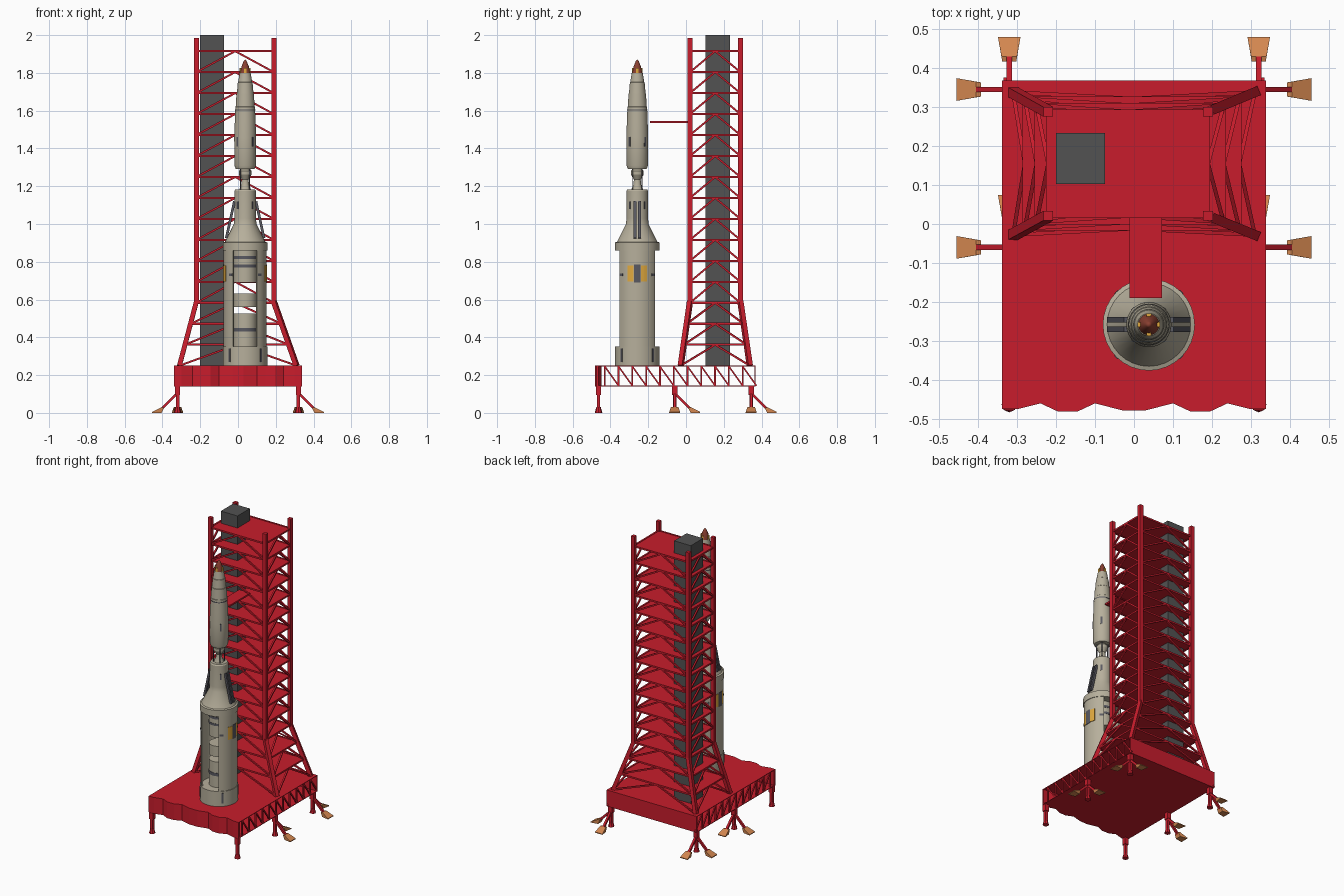
import bpy, bmesh, math
from mathutils import Vector, Matrix

if "Cube" in bpy.data.objects:
    bpy.data.objects.remove(bpy.data.objects["Cube"])

def mat(name, r, g, b):
    m = bpy.data.materials.new(name)
    m.diffuse_color = (r, g, b, 1)
    m.use_nodes = True
    m.node_tree.nodes["Principled BSDF"].inputs["Base Color"].default_value = m.diffuse_color
    return m

RED = mat("red_paint", 0.58, 0.012, 0.025)
GREY = mat("shaft_grey", 0.085, 0.085, 0.085)
COPPER = mat("copper", 0.65, 0.24, 0.08)
HULL = mat("hull", 0.47, 0.43, 0.33)
DARK = mat("dark_band", 0.1, 0.1, 0.12)
GOLD = mat("gold", 0.75, 0.4, 0.05)
TIP = mat("tip_red", 0.25, 0.05, 0.03)

def finish(bm, name, material, smooth=False):
    bmesh.ops.recalc_face_normals(bm, faces=bm.faces)
    me = bpy.data.meshes.new(name)
    bm.to_mesh(me)
    bm.free()
    ob = bpy.data.objects.new(name, me)
    bpy.context.collection.objects.link(ob)
    me.materials.append(material)
    if smooth:
        bpy.ops.object.select_all(action='DESELECT')
        ob.select_set(True)
        bpy.context.view_layer.objects.active = ob
        bpy.ops.object.shade_smooth_by_angle(angle=math.radians(30))
    return ob

def box(bm, lo, hi):
    lo, hi = Vector(lo), Vector(hi)
    s = hi - lo
    bmesh.ops.create_cube(bm, size=1, matrix=Matrix.Translation((lo + hi) / 2) @ Matrix.Diagonal((*s, 1)))

def beam(bm, a, b, w):
    a, b = Vector(a), Vector(b)
    d = (b - a).normalized()
    side = d.cross(Vector((0, 0, 1)))
    side = Vector((1, 0, 0)) if side.length < 0.35 else side.normalized()
    up = side.cross(d).normalized()
    side = d.cross(up)
    rot = Matrix((side, up, d)).transposed().to_4x4()
    m = Matrix.Translation((a + b) / 2) @ rot @ Matrix.Diagonal((w, w, (b - a).length, 1))
    bmesh.ops.create_cube(bm, size=1, matrix=m)

def prism(bm, pts, z0, z1):
    lo = [bm.verts.new((*p, z0)) for p in pts]
    hi = [bm.verts.new((*p, z1)) for p in pts]
    bm.faces.new(lo)
    bm.faces.new(hi)
    for i in range(len(pts)):
        j = (i + 1) % len(pts)
        bm.faces.new((lo[i], lo[j], hi[j], hi[i]))

CX, CY = 0.038, -0.258   # rocket axis

def lathe(name, profile, material, n=32):
    bm = bmesh.new()
    pts = [bm.verts.new((CX + r, CY, z)) for r, z in profile]
    edges = [bm.edges.new(e) for e in zip(pts, pts[1:])]
    bmesh.ops.spin(bm, geom=pts + edges, cent=(CX, CY, 0), axis=(0, 0, 1), angle=2 * math.pi, steps=n)
    bmesh.ops.remove_doubles(bm, verts=bm.verts, dist=1e-5)
    return finish(bm, name, material, True)

def arc(bm, r0, r1, z0, z1, mid, half, n=12):
    a = [math.radians(mid - half + 2 * half * i / n) for i in range(n + 1)]
    pts = [(CX + r1 * math.cos(t), CY + r1 * math.sin(t)) for t in a]
    pts += [(CX + r0 * math.cos(t), CY + r0 * math.sin(t)) for t in reversed(a)]
    prism(bm, pts, z0, z1)

# Platform: two plates, torn front wall, back wall, open side trusses
half = [(.03, -.478), (.10, -.46), (.145, -.481), (.195, -.481), (.24, -.46), (.30, -.475), (.338, -.475)]
wave = [(-x, y) for x, y in reversed(half)] + half
bm = bmesh.new()
outline = wave + [(.338, .368), (-.338, .368)]
prism(bm, outline, .246, .25)
prism(bm, outline, .14, .144)
prism(bm, wave + [(x, y + .012) for x, y in reversed(wave)], .144, .246)
box(bm, (-.338, .362, .14), (.338, .368, .25))
for s in (-1, 1):
    x = s * .331
    for k in range(11):
        y = -.43 + .073 * k
        beam(bm, (x, y, .144), (x, y, .246), .009)
        beam(bm, (x, y, .246), (x, y + .073, .144), .008)
finish(bm, "platform", RED)

# Legs with outward struts and copper pads
legs, pads = bmesh.new(), bmesh.new()
for s in (-1, 1):
    for y, braced in ((-.463, False), (-.06, True), (.345, True)):
        x = s * .32
        box(legs, (x - .009, y - .009, .01), (x + .009, y + .009, .14))
        box(legs, (x - .014, y - .014, .095), (x + .014, y + .014, .14))
        bmesh.ops.create_cone(legs, cap_ends=True, segments=8, radius1=.02, radius2=.012, depth=.03,
                              matrix=Matrix.Translation((x, y, .015)))
        for d in (((s, 0), (0, 1)) if braced else ()):
            d = Vector((*d, 0))
            q = Vector((-d.y, d.x, 0))
            o = Vector((x, y, 0))
            beam(legs, o + Vector((0, 0, .105)), o + d * .085 + Vector((0, 0, .02)), .014)
            hull = []
            for u, w, z in ((.135, .029, 0), (.135, .029, .005), (.085, .02, 0), (.085, .02, .03), (.072, .018, .027)):
                hull += [pads.verts.new(o + d * u + q * w * t + Vector((0, 0, z))) for t in (-1, 1)]
            bmesh.ops.convex_hull(pads, input=hull)
finish(legs, "platform_legs", RED)
finish(pads, "foot_pads", COPPER)

# Tower: flared corner posts, floors, chevron bracing
def corner(i, j, z):
    t = max(0, (.583 - z) / .333)
    top = Vector(((-.22, .19)[i], (.021, .288)[j], z))
    low = Vector(((-.31, .31)[i], (-.028, .338)[j], z))
    return top.lerp(low, t)

ring = [(0, 0), (1, 0), (1, 1), (0, 1)]
levels = [.25 + .111 * k for k in range(16)]
posts, braces, floors = bmesh.new(), bmesh.new(), bmesh.new()
for c in ring:
    beam(posts, corner(*c, .25), corner(*c, .59), .025)
    p = corner(*c, 1)
    box(posts, (p.x - .0125, p.y - .0125, .58), (p.x + .0125, p.y + .0125, 1.985))
for k, z in enumerate(levels):
    if k:
        prism(floors, [corner(*c, z).xy for c in ring], z - .003, z + .003)
    for n in range(4):
        a, b = ring[n], ring[(n + 1) % 4]
        if k:
            beam(braces, corner(*a, z), corner(*b, z), .011)
        if k < 15:
            apex = (corner(*a, levels[k + 1]) + corner(*b, levels[k + 1])) / 2
            beam(braces, corner(*a, z), apex, .01)
            beam(braces, corner(*b, z), apex, .01)
finish(posts, "tower_posts", RED)
finish(braces, "tower_braces", RED)
finish(floors, "tower_floors", RED)

bm = bmesh.new()
box(bm, (-.2, .102, .25), (-.075, .234, 2))
finish(bm, "lift_shaft", GREY)
bm = bmesh.new()
box(bm, (-.012, -.19, 1.534), (.072, .03, 1.545))
finish(bm, "access_arm", RED)

# First stage: base ring, two side shells, inner tanks, shoulder
lathe("base_ring", [(0, .25), (.118, .25), (.118, .352), (0, .352)], HULL)
bm = bmesh.new()
for m in (0, 180):
    arc(bm, .104, .114, .35, .862, m, 56)
finish(bm, "side_shells", HULL, True)
for n, (a, b) in enumerate(((.352, .525), (.56, .632), (.69, .862))):
    lathe(f"inner_tank_{n}", [(0, a), (.062, a), (.062, b), (0, b)], HULL)
lathe("stage_one_top", [(0, .86), (.118, .86), (.118, .902), (.107, .906), (.06, 1.0), (.057, 1.03),
                        (.057, 1.175), (.052, 1.183), (0, 1.183)], HULL)
lathe("stage_neck", [(0, 1.18), (.032, 1.18), (.02, 1.21), (.018, 1.235), (.034, 1.262), (.034, 1.28),
                     (.02, 1.3), (0, 1.31)], HULL)

# Upper stage with stepped nose
lathe("upper_stage", [(0, 1.292), (.05, 1.292), (.057, 1.31), (.058, 1.46), (.055, 1.54), (.052, 1.62), (.05, 1.622),
                      (.046, 1.69), (.044, 1.692), (.039, 1.75), (.037, 1.752), (.029, 1.80), (0, 1.80)], HULL)
lathe("nose_tip", [(.027, 1.80), (.019, 1.835), (.008, 1.862), (0, 1.872)], TIP)

# Dark trim: bands, marks and shoulder struts
for n, (r, a, b) in enumerate(((.064, .43, .45), (.064, .77, .785), (.064, .815, .83), (.0535, 1.6, 1.606))):
    lathe(f"band_{n}", [(r - .004, a), (r, a), (r, b), (r - .004, b), (r - .004, a)], DARK)
trim, gold = bmesh.new(), bmesh.new()
for m in (45, 135, 225, 315):
    arc(trim, .052, .0595, 1.41, 1.46, m, 5, 2)
    arc(trim, .052, .0585, 1.08, 1.12, m, 5, 2)
    arc(trim, .112, .1195, .27, .34, m, 3, 2)
    beam(trim, (CX + .034 * math.cos(math.radians(m)), CY + .034 * math.sin(math.radians(m)), 1.18),
         (CX + .034 * math.cos(math.radians(m)), CY + .034 * math.sin(math.radians(m)), 1.3), .005)
for s, m in ((1, 0), (-1, 180)):
    arc(trim, .112, .1165, .69, .785, m, 9, 4)
    for o in (-18, 18):
        arc(gold, .112, .1165, .695, .78, m + o, 8, 4)
    for o in (-48, 48):
        arc(trim, .112, .1165, .725, .738, m + o, 6, 3)
    for y in (-.012, .012):
        beam(trim, (CX + s * .057, CY + y, 1.12), (CX + s * .1, CY + y, .925), .014)
for m in (0, 90, 180, 270):
    arc(gold, .02, .029, 1.80, 1.825, m, 14, 3)
finish(trim, "dark_trim", DARK)
finish(gold, "gold_panels", GOLD)
